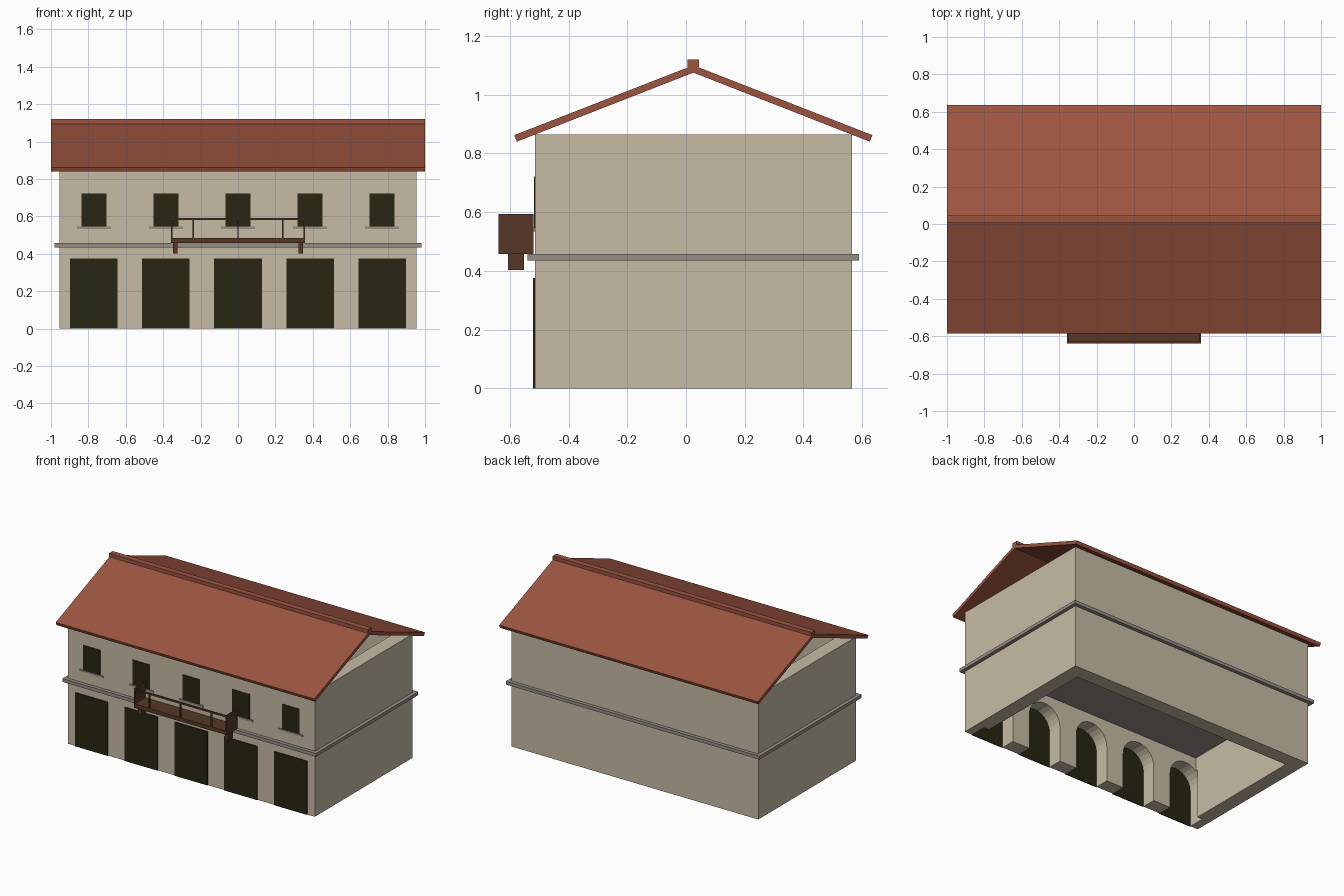
import bpy, bmesh, math
from mathutils import Vector

cube = bpy.data.objects.get("Cube")
if cube:
    bpy.data.objects.remove(cube, do_unlink=True)


def material(name, *rgb):
    lin = [((c / 255 + 0.055) / 1.055) ** 2.4 for c in rgb] + [1]
    m = bpy.data.materials.new(name)
    m.use_nodes = True
    m.diffuse_color = lin
    m.node_tree.nodes["Principled BSDF"].inputs["Base Color"].default_value = lin
    return m


PLASTER = material("beige plaster", 198, 188, 165)
STONE = material("grey stone", 150, 142, 133)
TILE = material("terracotta tile", 156, 84, 64)
WOOD = material("dark wood", 86, 55, 39)
DARK = material("dark opening", 39, 37, 17)


def finish(name, bm, mat):
    bmesh.ops.recalc_face_normals(bm, faces=bm.faces)
    me = bpy.data.meshes.new(name)
    bm.to_mesh(me)
    bm.free()
    me.materials.append(mat)
    ob = bpy.data.objects.new(name, me)
    bpy.context.collection.objects.link(ob)
    return ob


def extrude(bm, points, offset):
    face = bm.faces.new([bm.verts.new(p) for p in points])
    new = bmesh.ops.extrude_face_region(bm, geom=[face])["geom"]
    moved = [v for v in new if isinstance(v, bmesh.types.BMVert)]
    bmesh.ops.translate(bm, verts=moved, vec=Vector(offset))


def box(name, x, y, z, mat):
    bm = bmesh.new()
    pts = [(x[0], y[0], z[0]), (x[1], y[0], z[0]), (x[1], y[1], z[0]), (x[0], y[1], z[0])]
    extrude(bm, pts, (0, 0, z[1] - z[0]))
    return finish(name, bm, mat)


def cut(target, cutter):
    mod = target.modifiers.new("cut", "BOOLEAN")
    mod.operation = "DIFFERENCE"
    mod.solver = "EXACT"
    mod.object = cutter
    bpy.context.view_layer.objects.active = target
    bpy.ops.object.modifier_apply(modifier=mod.name)
    bpy.data.objects.remove(cutter, do_unlink=True)


BAYS = [i * 0.385 for i in range(-2, 3)]
FRONT, BACK, SIDE, TOP, WALL = -0.515, 0.565, 0.955, 0.865, 0.1

# Hollow walls, open at top and bottom
walls = box("walls", (-SIDE, SIDE), (FRONT, BACK), (0, TOP), PLASTER)
inside = SIDE - WALL
cut(walls, box("room_cutter", (-inside, inside), (FRONT + WALL, BACK - WALL), (-1, 2), PLASTER))

# Arched openings along the ground floor
R, SPRING = 0.125, 0.25
bm = bmesh.new()
for x in BAYS:
    arc = [(x + R * math.cos(math.pi * k / 12), -0.6, SPRING + R * math.sin(math.pi * k / 12))
           for k in range(13)]
    extrude(bm, [(x + R, -0.6, -0.1)] + arc + [(x - R, -0.6, -0.1)], (0, 0.2, 0))
cut(walls, finish("arch_cutter", bm, PLASTER))

# Floor slab whose edge forms the string course
box("floor_slab", (-0.98, 0.98), (-0.54, 0.59), (0.435, 0.458), STONE)

# Doors, windows and sills in each bay
for x in BAYS:
    box("door", (x - 0.127, x + 0.127), (FRONT - 0.006, FRONT), (0, 0.375), DARK)
    box("window", (x - 0.067, x + 0.067), (FRONT - 0.003, FRONT), (0.546, 0.722), DARK)
    box("window_sill", (x - 0.092, x + 0.092), (FRONT - 0.006, FRONT), (0.534, 0.547), STONE)

# Roof slopes and ridge cap
RIDGE = 0.025
for name, s in (("front_roof", -1), ("back_roof", 1)):
    profile = [(0, 1.1), (0.61, 0.862), (0.601, 0.84), (0, 1.075)]
    bm = bmesh.new()
    extrude(bm, [(-1, RIDGE + s * y, z) for y, z in profile], (2, 0, 0))
    finish(name, bm, TILE)
box("ridge_cap", (-1, 1), (RIDGE - 0.02, RIDGE + 0.02), (1.095, 1.12), TILE)

# Balcony: deck, end panels, brackets, posts and rail
OUT = -0.638
box("balcony_deck", (-0.355, 0.355), (OUT, -0.52), (0.458, 0.485), WOOD)
for s in (-1, 1):
    box("balcony_end", (s * 0.355 - 0.004, s * 0.355 + 0.004), (OUT, -0.52), (0.458, 0.593), WOOD)
    box("balcony_bracket", (s * 0.335 - 0.012, s * 0.335 + 0.012), (-0.606, -0.552), (0.403, 0.46), WOOD)
for x in (-0.24, 0, 0.24):
    box("balcony_post", (x - 0.004, x + 0.004), (OUT, OUT + 0.008), (0.48, 0.592), WOOD)
box("balcony_rail", (-0.355, 0.355), (OUT, OUT + 0.01), (0.58, 0.591), WOOD)
